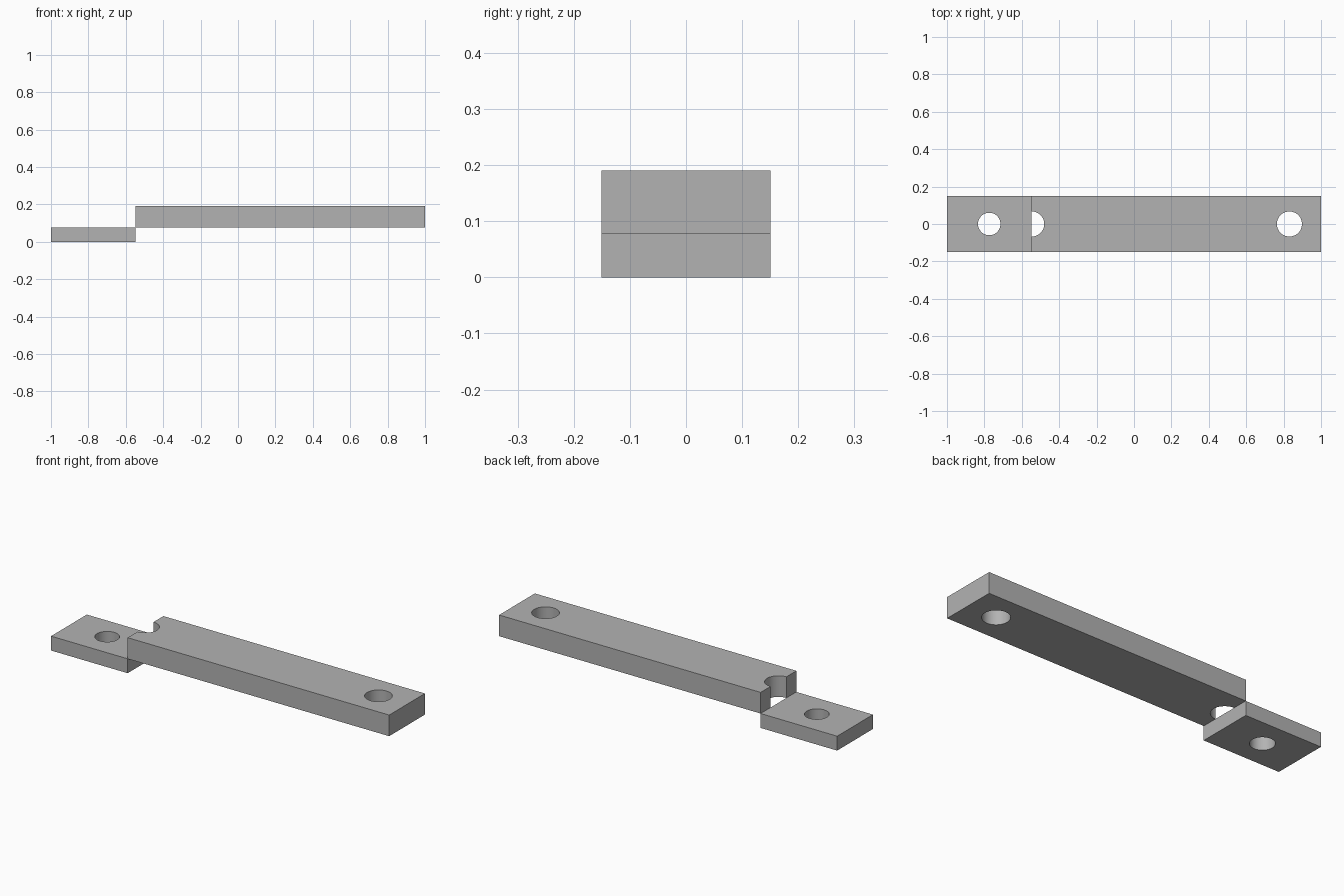
import bpy
import math

cube = bpy.data.objects.get("Cube")
if cube:
    bpy.data.objects.remove(cube, do_unlink=True)

WIDTH = 0.302
STEP_X, STEP_Z, TOP_Z = -0.547, 0.077, 0.19

grey = bpy.data.materials.new("plain grey")
grey.use_nodes = True
colour = (0.45, 0.45, 0.45, 1)
grey.diffuse_color = colour
grey.node_tree.nodes["Principled BSDF"].inputs["Base Color"].default_value = colour


def drill(part, x, radius):
    """Cut a vertical round hole through a part."""
    bpy.ops.mesh.primitive_cylinder_add(vertices=64, radius=radius, depth=1, location=(x, 0, 0.1))
    cutter = bpy.context.object
    cutter.name = "hole_cutter"
    cutter.hide_render = True
    cutter.data.materials.append(grey)
    mod = part.modifiers.new("hole", "BOOLEAN")
    mod.operation = "DIFFERENCE"
    mod.solver = "EXACT"
    mod.object = cutter
    bpy.context.view_layer.objects.active = part
    bpy.ops.object.modifier_apply(modifier=mod.name)
    bpy.data.objects.remove(cutter, do_unlink=True)


def bar(name, x0, x1, z0, z1, holes):
    """Make a flat rectangular bar with holes given as (x, radius)."""
    bpy.ops.mesh.primitive_cube_add(size=1, location=((x0 + x1) / 2, 0, (z0 + z1) / 2))
    part = bpy.context.object
    part.name = name
    part.scale = (x1 - x0, WIDTH, z1 - z0)
    bpy.ops.object.transform_apply(location=True, rotation=False, scale=True)
    part.data.materials.append(grey)
    for x, radius in holes:
        drill(part, x, radius)
    bpy.ops.object.select_all(action="DESELECT")
    part.select_set(True)
    bpy.context.view_layer.objects.active = part
    bpy.ops.object.shade_smooth_by_angle(angle=math.radians(30))


# Thin lower tab with one hole
bar("lower_tab", -1, STEP_X, 0, STEP_Z, [(-0.774, 0.06)])

# Long upper bar with a half-round notch at the step and a hole at the far end
bar("upper_bar", STEP_X, 1, STEP_Z, TOP_Z, [(STEP_X, 0.067), (0.831, 0.067)])
